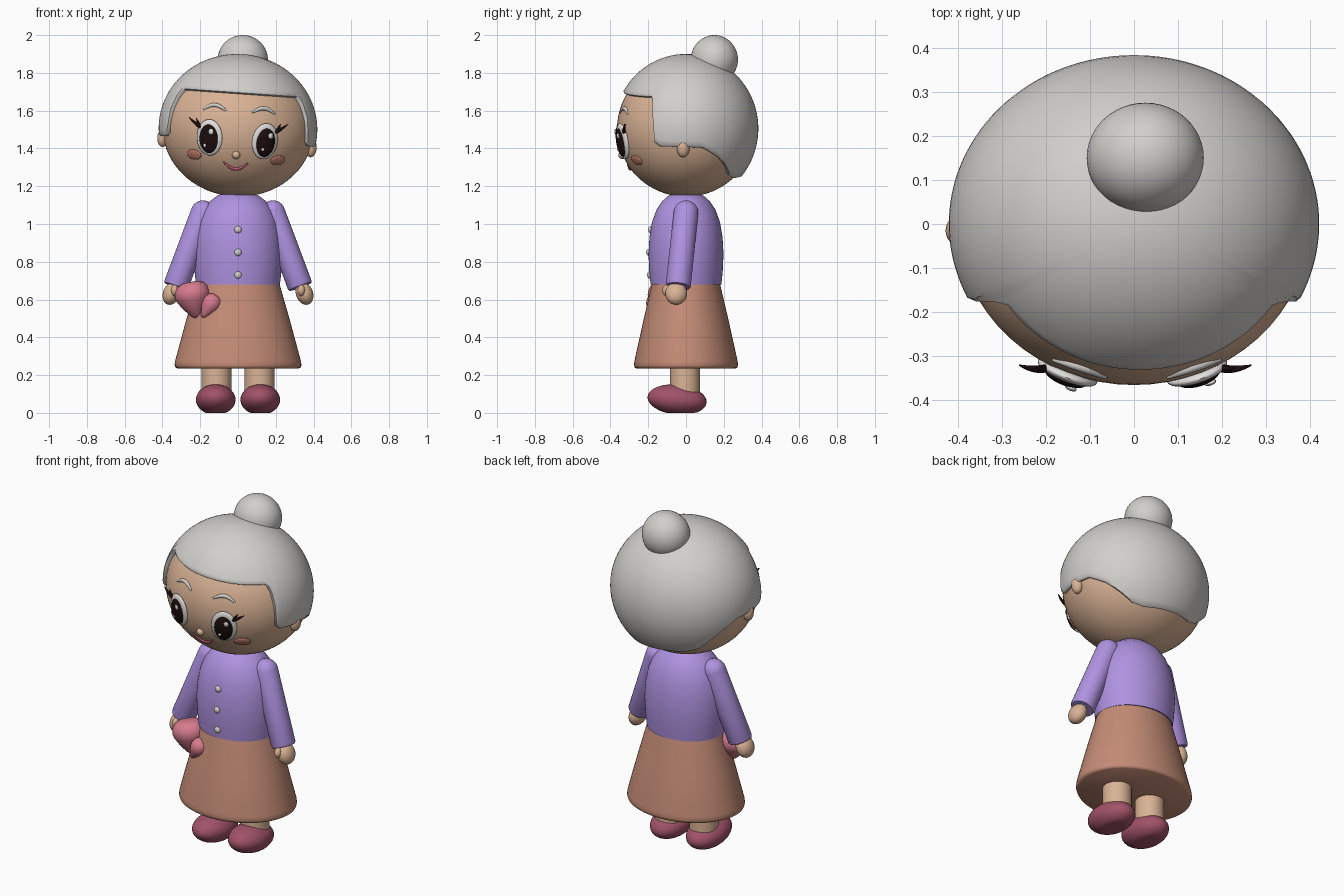
import bpy
import bmesh
from math import sin, cos, acos, pi, radians, sqrt
from mathutils import Matrix, Vector

if "Cube" in bpy.data.objects:
    bpy.data.objects.remove(bpy.data.objects["Cube"], do_unlink=True)


def colour(name, r, g, b):
    m = bpy.data.materials.new(name)
    m.use_nodes = True
    m.diffuse_color = (r, g, b, 1)
    m.node_tree.nodes["Principled BSDF"].inputs["Base Color"].default_value = (r, g, b, 1)
    return m


HAIR = colour("silver hair", .64, .62, .6)
SKIN = colour("skin", .7, .45, .3)
PURPLE = colour("lilac cardigan", .43, .29, .75)
SKIRT = colour("terracotta skirt", .55, .26, .18)
SHOE = colour("plum shoe", .36, .085, .14)
PINK = colour("pink pouch", .68, .2, .27)
BLACK = colour("dark brown", .012, .004, .004)
WHITE = colour("eye white", .76, .75, .73)
BLUSH = colour("blush", .5, .2, .14)
LIPS = colour("rose lips", .48, .09, .15)

SIDES = (("left", 1), ("right", -1))
HEAD_R = Vector((.4, .365, .36))
HAIR_R = Vector((.42, .383, .395))
HEAD = Matrix.Translation((0, 0, 1.505)) @ Matrix.Rotation(radians(4), 4, 'Y')
move = Matrix.Translation


def add_mesh(name, me, mat):
    me.materials.clear()
    me.materials.append(mat)
    me.shade_smooth()
    me.set_sharp_from_angle(angle=radians(50))
    ob = bpy.data.objects.new(name, me)
    bpy.context.scene.collection.objects.link(ob)
    return ob


def finish(name, bm, mat, xf):
    bm.transform(xf)
    bmesh.ops.recalc_face_normals(bm, faces=bm.faces[:])
    me = bpy.data.meshes.new(name)
    bm.to_mesh(me)
    bm.free()
    return add_mesh(name, me, mat)


def blob(name, radii, mat, xf, segs=32):
    bm = bmesh.new()
    bmesh.ops.create_uvsphere(bm, u_segments=segs, v_segments=segs // 2, radius=1)
    return finish(name, bm, mat, xf @ Matrix.Diagonal((*radii, 1)))


def lathe(name, profile, mat, xf=Matrix(), segs=48):
    """Spin (radius, height) points, which start and end on the axis."""
    bm = bmesh.new()
    vs = [bm.verts.new((r, 0, z)) for r, z in profile]
    es = [bm.edges.new(p) for p in zip(vs, vs[1:])]
    bmesh.ops.spin(bm, geom=vs + es, cent=(0, 0, 0), axis=(0, 0, 1), angle=2 * pi, steps=segs)
    bmesh.ops.remove_doubles(bm, verts=bm.verts[:], dist=1e-5)
    return finish(name, bm, mat, xf)


def along(a, b):
    """Frame at a with its z axis pointing to b."""
    d = Vector(b) - Vector(a)
    return move(a) @ d.to_track_quat('Z', 'Y').to_matrix().to_4x4(), d.length


def tube(name, points, radius, mat, taper):
    cu = bpy.data.curves.new(name, 'CURVE')
    cu.dimensions = '3D'
    cu.bevel_depth = radius
    cu.bevel_resolution = 3
    cu.use_fill_caps = True
    sp = cu.splines.new('NURBS')
    sp.points.add(len(points) - 1)
    for p, co, t in zip(sp.points, points, taper):
        p.co = (*(HEAD @ Vector(co)), 1)
        p.radius = t
    sp.use_endpoint_u = True
    sp.order_u = 3
    ob = bpy.data.objects.new(name, cu)
    bpy.context.scene.collection.objects.link(ob)
    dg = bpy.context.evaluated_depsgraph_get()
    me = bpy.data.meshes.new_from_object(ob.evaluated_get(dg))
    bpy.data.objects.remove(ob)
    bpy.data.curves.remove(cu)
    return add_mesh(name, me, mat)


def face_point(x, z):
    rx, ry, rz = HEAD_R
    return Vector((x, -ry * sqrt(1 - (x / rx) ** 2 - (z / rz) ** 2), z))


def face_frame(x, z):
    """Frame on the face, z axis out of the surface and y axis up."""
    p = face_point(x, z)
    n = Vector([c / r ** 2 for c, r in zip(p, HEAD_R)])
    return HEAD @ move(p) @ n.to_track_quat('Z', 'Y').to_matrix().to_4x4()


# Head, nose and bun
blob("head", HEAD_R, SKIN, HEAD, 64)
blob("nose", (.022, .022, .022), SKIN, face_frame(0, -.14), 16)
blob("hair_bun", (.133, .125, .13), HAIR, HEAD @ move((0, .15, .366)), 48)

# Hair cap: its lower edge follows fringe, sideburn, ear and nape
EDGE = [(0, .2), (57, .2), (61, .14), (64, -.04), (68, -.06), (103, -.065),
        (118, -.12), (138, -.23), (150, -.25), (180, -.25)]


def hair_edge(a):
    for (a0, z0), (a1, z1) in zip(EDGE, EDGE[1:]):
        if a <= a1:
            return z0 + (z1 - z0) * (a - a0) / (a1 - a0)
    return EDGE[-1][1]


COLS, ROWS = 180, 28
bm = bmesh.new()
grid = []
for i in range(COLS):
    deg = i * 360 / COLS
    az = radians(deg)
    end = acos(hair_edge(min(deg, 360 - deg)) / HAIR_R.z)
    steps = [(end * j / ROWS, 1) for j in range(ROWS + 1)]
    steps += [(end + .02, .985), (end + .02, .96), (end, .89)]
    grid.append([bm.verts.new((HAIR_R.x * s * sin(t) * sin(az),
                               -HAIR_R.y * s * sin(t) * cos(az),
                               HAIR_R.z * s * cos(t))) for t, s in steps])
for a, b in zip(grid, grid[1:] + grid[:1]):
    for j in range(len(a) - 1):
        bm.faces.new((a[j], a[j + 1], b[j + 1], b[j]))
bmesh.ops.remove_doubles(bm, verts=bm.verts[:], dist=1e-5)
finish("hair_cap", bm, HAIR, HEAD)

# Facial features
for side, s in SIDES:
    blob(side + "_ear", (.03, .034, .05), SKIN, HEAD @ move((s * .393, -.015, -.075)), 24)
    eye = face_frame(s * .147, -.057)
    blob(side + "_eye", (.072, .097, .02), WHITE, eye)
    blob(side + "_pupil", (.052, .077, .02), BLACK, eye @ move((0, -.005, .011)))
    blob(side + "_eye_glint", (.014, .016, .006), WHITE, eye @ move((.018, .035, .028)), 16)
    blob(side + "_eye_small_glint", (.009, .01, .005), WHITE, eye @ move((-.016, -.04, .027)), 16)
    blob(side + "_cheek", (.046, .029, .01), BLUSH, face_frame(s * .222, -.153), 24)
    brow = [face_point(s * (.13 + u * .06), .118 - .028 * u * u) for u in (-1, -.5, 0, .5, 1)]
    tube(side + "_eyebrow", brow, .011, HAIR, (.4, .9, 1, .9, .4))
    tube(side + "_upper_lash", [(s * .19, -.325, -.01), (s * .225, -.335, .008),
                                (s * .263, -.32, .042)], .011, BLACK, (.8, 1, .15))
    tube(side + "_small_lash", [(s * .195, -.325, -.005), (s * .21, -.332, .01),
                                (s * .225, -.325, .04)], .007, BLACK, (.8, 1, .2))
smile = [face_point(u * .065, -.215 + .035 * u * u) for u in (-1, -.6, -.2, .2, .6, 1)]
tube("mouth", smile, .009, LIPS, (.4, .9, 1, 1, .9, .4))

# Cardigan body and skirt
lathe("cardigan", [(0, .68), (.222, .68), (.23, .75), (.235, .84), (.229, .93), (.213, 1.01),
                   (.185, 1.075), (.15, 1.12), (.11, 1.15), (.06, 1.17), (0, 1.175)],
      PURPLE, Matrix.Diagonal((1, .845, 1, 1)), 64)
lathe("skirt", [(0, .235), (.322, .235), (.332, .241), (.336, .253), (.333, .275),
                (.275, .49), (.215, .7), (0, .7)],
      SKIRT, Matrix.Diagonal((1, .82, 1, 1)), 64)
for i, (y, z) in enumerate(((-.187, .97), (-.198, .85), (-.193, .73))):
    blob("button_%d" % (i + 1), (.019, .013, .019), HAIR, move((0, y, z)), 16)

# Arms, hands, legs and shoes
for side, s in SIDES:
    frame, length = along((s * .185, 0, 1.06), (s * .33, -.042, .668))
    dome = [(.065 * sin(k * pi / 16), -.065 * cos(k * pi / 16)) for k in range(9)]
    lathe(side + "_arm", dome + [(.067, length - .01), (.062, length), (0, length)], PURPLE, frame, 32)
    hand = move((s * .352, -.052, .632)) @ Matrix.Rotation(s * radians(-20), 4, 'Y')
    blob(side + "_hand", (.045, .058, .062), SKIN, hand, 24)
    blob(side + "_thumb", (.02, .026, .03), SKIN, move((s * .335, -.1, .648)), 16)
    lathe(side + "_leg", [(0, .06), (.079, .06), (.079, .3), (0, .3)], SKIN,
          move((s * .114, -.005, 0)), 32)
    shoe = blob(side + "_shoe", (.105, .157, .08), SHOE,
                move((s * .118, -.047, .07)) @ Matrix.Rotation(radians(-6), 4, 'X'), 40)
    for v in shoe.data.vertices:
        v.co.z = max(v.co.z, 0)

# Heart pouch held in the right hand, its second lobe resting on the skirt
DROP = [(0, 0), (.45, .01), (.75, .07), (.94, .2), (1, .36), (.9, .5), (.68, .68),
        (.36, .89), (.17, .97), (0, 1)]
for name, top, tip, r in (("pouch_main_lobe", (-.255, -.105, .692), (-.215, -.115, .5), .095),
                          ("pouch_small_lobe", (-.112, -.16, .62), (-.19, -.165, .505), .05)):
    frame, length = along(top, tip)
    lathe(name, [(a * r, b * length) for a, b in DROP], PINK, frame, 32)
